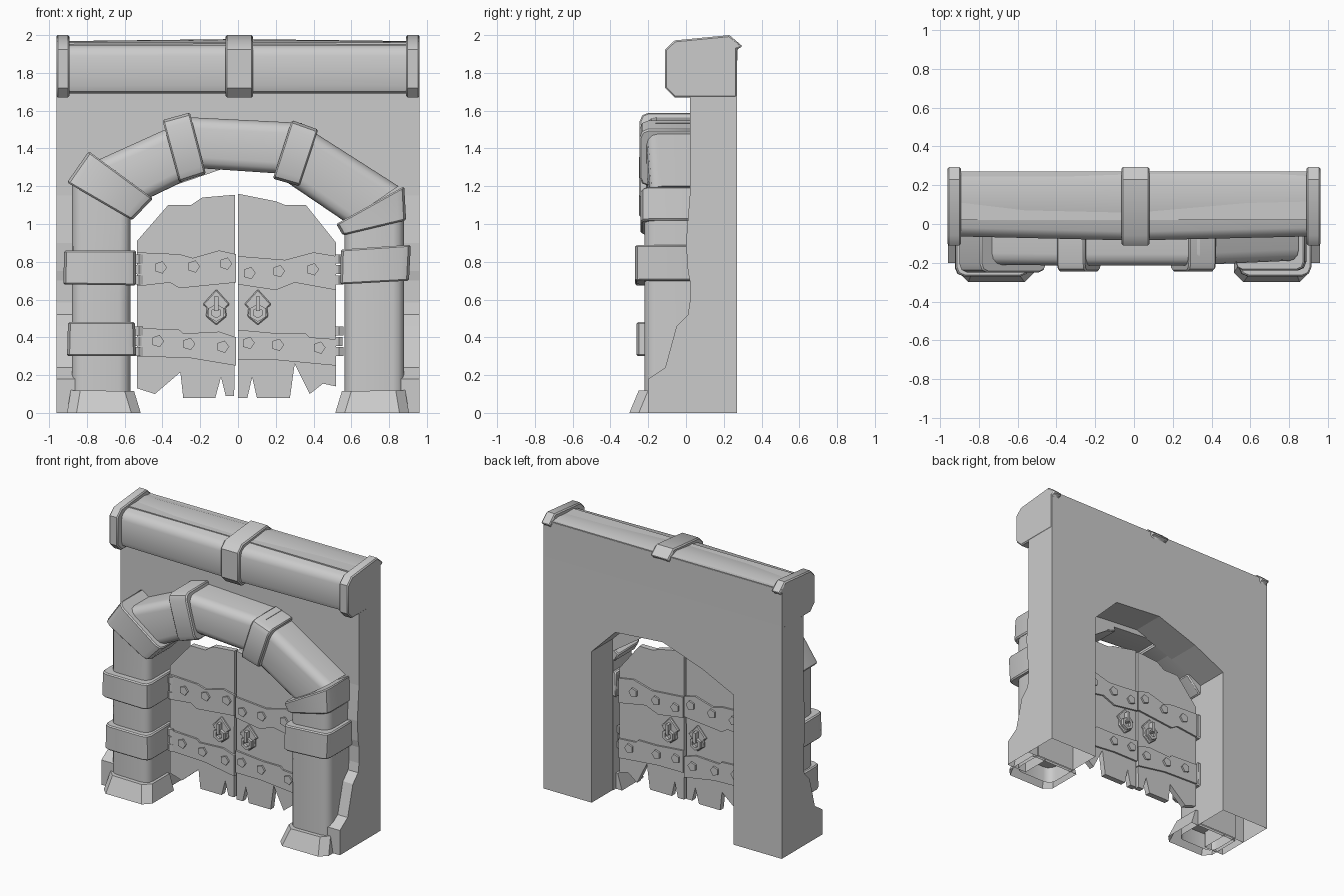
import bpy, bmesh, math
from mathutils import Vector

if "Cube" in bpy.data.objects:
    bpy.data.objects.remove(bpy.data.objects["Cube"])

grey = bpy.data.materials.new("stone_grey")
grey.use_nodes = True
COLOR = (0.6, 0.6, 0.6, 1)
grey.diffuse_color = COLOR
grey.node_tree.nodes["Principled BSDF"].inputs["Base Color"].default_value = COLOR


def finish(name, bm, bevel=0, smooth=False, open_base=False):
    bmesh.ops.recalc_face_normals(bm, faces=bm.faces)
    if open_base:
        base = [f for f in bm.faces if all(v.co.z < 0.001 for v in f.verts)]
        bmesh.ops.delete(bm, geom=base, context='FACES_ONLY')
    mesh = bpy.data.meshes.new(name)
    bm.to_mesh(mesh)
    bm.free()
    obj = bpy.data.objects.new(name, mesh)
    bpy.context.collection.objects.link(obj)
    mesh.materials.append(grey)
    if bevel:
        mod = obj.modifiers.new("worn_edges", 'BEVEL')
        mod.width = bevel
        mod.segments = 1
        mod.limit_method = 'ANGLE'
        mod.angle_limit = math.radians(50)
    if smooth:
        bpy.ops.object.select_all(action='DESELECT')
        obj.select_set(True)
        bpy.context.view_layer.objects.active = obj
        bpy.ops.object.shade_smooth_by_angle(angle=math.radians(40))


def loft(name, loops, **style):
    """Bridge matching loops of points and cap both ends."""
    bm = bmesh.new()
    rows = [[bm.verts.new(p) for p in loop] for loop in loops]
    n = len(rows[0])
    for a, b in zip(rows, rows[1:]):
        for i in range(n):
            j = (i + 1) % n
            bm.faces.new((a[i], a[j], b[j], b[i]))
    bm.faces.new(rows[0])
    bm.faces.new(rows[-1])
    finish(name, bm, **style)


def plate(name, outline, front, back, **style):
    """Extrude an x-z outline through y."""
    loft(name, [[(x, y, z) for x, z in outline] for y in (front, back)], **style)


def rail(name, profile, xs, **style):
    """Extrude a y-z profile along x."""
    loft(name, [[(x, y, z) for y, z in profile] for x in xs], **style)


def block(name, stations, back=0.03, radius=0.06, steps=3, **style):
    """Sweep a section with rounded front corners through (outer, inner, front) stations."""
    loops = []
    for outer, inner, front in stations:
        o, i = Vector(outer), Vector(inner)
        width = (o - i).length
        side = (o - i) / width
        sec = [(0, back)]
        for k in range(steps + 1):
            a = math.pi / 2 * k / steps
            sec.append((radius * (1 - math.cos(a)), front + radius * (1 - math.sin(a))))
        sec += [(width - u, y) for u, y in reversed(sec)]
        pts = [(i + side * u, y) for u, y in sec]
        loops.append([(p.x, y, p.y) for p, y in pts])
    loft(name, loops, **style)


def ngon(cx, cz, r, n, turn=0.0):
    return [(cx + r * math.sin(turn + math.tau * k / n), cz + r * math.cos(turn + math.tau * k / n))
            for k in range(n)]


# Wall with a faceted, slightly uneven arched opening, hollow underneath
wall = [(0.96, 1.96), (0.96, 0), (0.57, 0), (0.57, 1.1), (0.38, 1.29), (0, 1.32),
        (-0.32, 1.21), (-0.57, 1.09), (-0.57, 0), (-0.96, 0), (-0.96, 1.96)]
plate("wall", wall, 0.02, 0.27, open_base=True)

# Broken plaster footing at each outer edge
footing = [(0.02, 0), (-0.2, 0), (-0.2, 0.18), (-0.11, 0.24), (-0.05, 0.46),
           (0.01, 0.52), (0.03, 0.65), (0.01, 0.75), (0, 0.9), (0.02, 1.15)]
for s, label in ((1, "left"), (-1, "right")):
    rail(label + "_footing", footing, (s * 0.8, s * 0.96), open_base=True)

# Top beam, bowed forward in the middle, with a band and end caps
beam_loops = []
for x, bow in ((-0.95, 0), (0, 0.022), (0.95, 0)):
    f = -0.063 - bow
    section = [(0.27, 1.69), (f + 0.04, 1.69), (f + 0.012, 1.702), (f, 1.735), (f, 1.89),
               (f + 0.012, 1.925), (f + 0.045, 1.947), (0.2, 1.968 + bow / 2), (0.272, 1.955)]
    beam_loops.append([(x, y, z) for y, z in section])
loft("top_beam", beam_loops, smooth=True)
cap = [(0.27, 1.67), (-0.06, 1.67), (-0.11, 1.72), (-0.11, 1.925), (-0.06, 1.972), (0.23, 2.0), (0.3, 1.94), (0.27, 1.925)]
for label, span in (("middle_band", (-0.065, 0.08)), ("right_cap", (-0.962, -0.893)), ("left_cap", (0.89, 0.962))):
    rail("beam_" + label, cap, span, bevel=0.008, smooth=True)

# Pillars, running up into the arch corners
block("right_pillar", [((-0.88, z), (-0.57, zi), -0.22) for z, zi in ((0, 0), (0.6, 0.6), (1.22, 1.04))],
      smooth=True, open_base=True)
block("left_pillar", [((0.88, z), (0.565, zi), -0.22) for z, zi in ((0, 0), (0.6, 0.6), (1.08, 0.97))],
      smooth=True, open_base=True)

# Arch segments
segments = {
    "arch_right_segment": [((-0.75, 1.335), (-0.49, 1.13), -0.21), ((-0.33, 1.525), (-0.24, 1.25), -0.215)],
    "arch_crown": [((-0.26, 1.565), (-0.2, 1.295), -0.215), ((0.34, 1.535), (0.25, 1.265), -0.215)],
    "arch_left_segment": [((0.38, 1.5), (0.26, 1.22), -0.21), ((0.85, 1.2), (0.57, 1.01), -0.19)],
}
for name, stations in segments.items():
    block(name, stations, smooth=True)

# Bands clasping the arch and pillars
bands = {
    "arch_right_corner_band": ([((-0.905, 1.22), (-0.56, 1.02)), ((-0.79, 1.385), (-0.45, 1.135))], -0.25),
    "arch_right_band": ([((-0.4, 1.55), (-0.31, 1.22)), ((-0.255, 1.59), (-0.17, 1.265))], -0.245),
    "arch_left_band": ([((0.285, 1.55), (0.185, 1.24)), ((0.425, 1.5), (0.325, 1.2))], -0.245),
    "arch_left_corner_band": ([((0.88, 1.2), (0.52, 1.0)), ((0.89, 1.02), (0.555, 0.94))], -0.24),
    "right_pillar_upper_band": ([((-0.925, 0.68), (-0.54, 0.675)), ((-0.92, 0.86), (-0.54, 0.86))], -0.27),
    "right_pillar_lower_band": ([((-0.905, 0.3), (-0.54, 0.3)), ((-0.9, 0.48), (-0.545, 0.48))], -0.262),
    "left_pillar_band": ([((0.905, 0.7), (0.54, 0.68)), ((0.915, 0.89), (0.545, 0.865))], -0.27),
}
for name, (ends, front) in bands.items():
    block(name, [(o, i, front) for o, i in ends], radius=0.045, steps=2, bevel=0.008, smooth=True)

# Flared pillar feet
for s, label in ((1, "left"), (-1, "right")):
    block(label + "_pillar_foot", [((s * 0.905, 0), (s * 0.515, 0), -0.3),
                                   ((s * 0.885, 0.12), (s * 0.55, 0.115), -0.25)],
          back=0.0, radius=0.05, steps=1, open_base=True)

# Ragged plank doors
MID = 0.002
right_leaf = [(-0.535, 0.13), (-0.44, 0.1), (-0.305, 0.215), (-0.29, 0.08), (-0.12, 0.08), (-0.09, 0.19),
              (-0.065, 0.09), (-0.02, 0.09), (-0.015, 1.155), (-0.19, 1.14), (-0.25, 1.1), (-0.37, 1.1), (-0.535, 0.91)]
left_leaf = [(0, 0.08), (0.05, 0.08), (0.075, 0.19), (0.1, 0.08), (0.275, 0.08), (0.3, 0.26), (0.38, 0.1),
             (0.45, 0.155), (0.52, 0.14), (0.52, 0.9), (0.36, 1.1), (0.25, 1.1), (0.2, 1.12), (0, 1.16)]
plate("right_door", right_leaf, MID - 0.02, MID + 0.02)
plate("left_door", left_leaf, MID - 0.02, MID + 0.02)

# Iron straps wrapping both faces of the doors
straps = {
    "right_upper_strap": [(-0.535, 0.67), (-0.36, 0.69), (-0.31, 0.66), (-0.01, 0.69), (-0.01, 0.84),
                          (-0.1, 0.86), (-0.24, 0.82), (-0.31, 0.84), (-0.535, 0.85)],
    "right_lower_strap": [(-0.535, 0.3), (-0.25, 0.29), (-0.01, 0.25), (-0.01, 0.4), (-0.1, 0.43),
                          (-0.29, 0.42), (-0.31, 0.44), (-0.535, 0.45)],
    "left_upper_strap": [(0, 0.68), (0.2, 0.65), (0.3, 0.69), (0.52, 0.65), (0.52, 0.83), (0.4, 0.85),
                         (0.25, 0.81), (0, 0.83)],
    "left_lower_strap": [(0, 0.28), (0.2, 0.28), (0.52, 0.25), (0.52, 0.39), (0.38, 0.4), (0.36, 0.42),
                         (0.22, 0.42), (0, 0.44)],
}
for name, outline in straps.items():
    plate(name, outline, MID - 0.033, MID + 0.033)

# Five-sided studs through both faces
studs = [(-0.41, 0.77), (-0.235, 0.775), (-0.065, 0.79), (0.06, 0.74), (0.215, 0.75), (0.395, 0.76),
         (-0.425, 0.38), (-0.26, 0.365), (-0.08, 0.35), (0.055, 0.37), (0.21, 0.36), (0.43, 0.345)]
for k, (x, z) in enumerate(studs):
    plate(f"stud_{k + 1}", ngon(x, z, 0.034, 5, 0.3), MID - 0.046, MID + 0.046)

# Handles: pointed plate, staple and hanging ring on both faces
for label, x in (("right", -0.115), ("left", 0.105)):
    shape = [(0, 0.655), (0.072, 0.575), (0.05, 0.555), (0.055, 0.51), (0, 0.465),
             (-0.055, 0.51), (-0.05, 0.555), (-0.072, 0.575)]
    plate(label + "_handle_plate", [(x + u, z) for u, z in shape], MID - 0.035, MID + 0.035, bevel=0.006)
    for s, face in ((-1, "front"), (1, "back")):
        staple = [(x - 0.011, 0.54), (x + 0.011, 0.54), (x + 0.011, 0.615), (x - 0.011, 0.615)]
        plate(f"{label}_{face}_staple", staple, MID + s * 0.03, MID + s * 0.07)
        bm = bmesh.new()
        rows = [[bm.verts.new((px, MID + s * y, pz)) for px, pz in ngon(x, 0.53, r, 6)]
                for r, y in ((0.047, 0.04), (0.047, 0.06), (0.026, 0.06), (0.026, 0.04))]
        for a, b in zip(rows, rows[1:] + rows[:1]):
            for k in range(6):
                bm.faces.new((a[k], a[k - 1], b[k - 1], b[k]))
        finish(f"{label}_{face}_ring", bm)

# Hinge knuckles between doors and pillars
for label, x in (("right", -0.525), ("left", 0.535)):
    for level, z0 in (("lower", 0.3), ("upper", 0.68)):
        for k in range(3):
            z = z0 + k * 0.055
            loft(f"{label}_{level}_hinge_{k + 1}",
                 [[(px, py, h) for px, py in ngon(x, MID - 0.02, 0.026 - 0.005 * (k % 2), 6)]
                  for h in (z, z + 0.048)])
